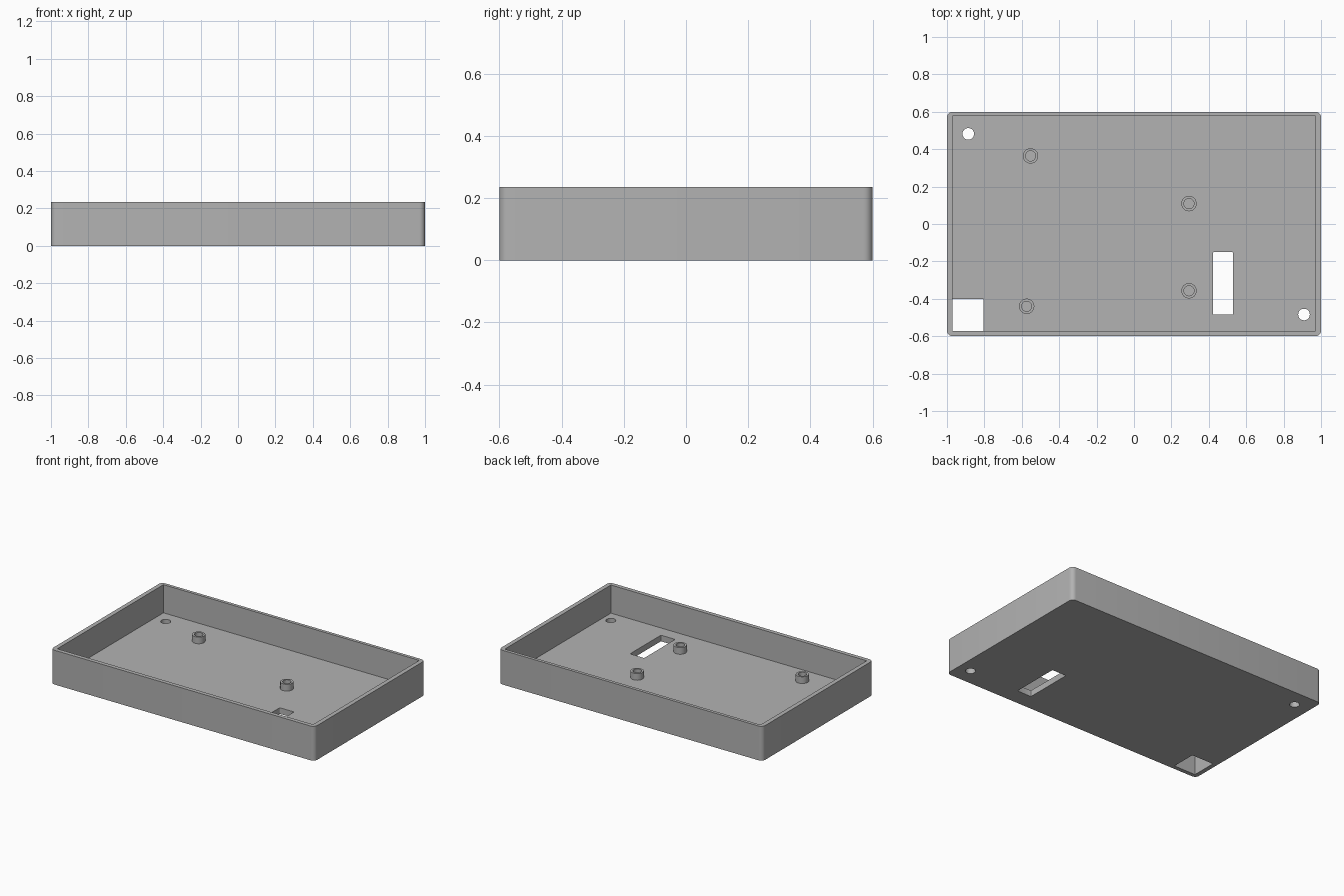
import bpy
import bmesh

cube = bpy.data.objects.get("Cube")
if cube:
    bpy.data.objects.remove(cube, do_unlink=True)

HEIGHT, FLOOR, POST_TOP = 0.235, 0.042, 0.088

grey = bpy.data.materials.new("plain grey")
grey.use_nodes = True
grey.diffuse_color = (0.45, 0.45, 0.45, 1)
grey.node_tree.nodes["Principled BSDF"].inputs["Base Color"].default_value = grey.diffuse_color


def finish(name, bm):
    mesh = bpy.data.meshes.new(name)
    bm.to_mesh(mesh)
    bm.free()
    mesh.materials.append(grey)
    obj = bpy.data.objects.new(name, mesh)
    bpy.context.collection.objects.link(obj)
    return obj


def block(name, low, high, radius=0, segments=6):
    """Box between two corners, with optional rounded upright edges."""
    bm = bmesh.new()
    bmesh.ops.create_cube(bm, size=1)
    for v in bm.verts:
        v.co = [(a + b) / 2 + c * (b - a) for a, b, c in zip(low, high, v.co)]
    if radius:
        upright = [e for e in bm.edges if abs(e.verts[0].co.z - e.verts[1].co.z) > 0.01]
        bmesh.ops.bevel(bm, geom=upright, offset=radius, segments=segments,
                        profile=0.5, affect='EDGES')
    return finish(name, bm)


def cylinder(name, x, y, radius, bottom, top):
    bm = bmesh.new()
    bmesh.ops.create_cone(bm, cap_ends=True, segments=32, radius1=radius,
                          radius2=radius, depth=top - bottom)
    bmesh.ops.translate(bm, verts=bm.verts, vec=(x, y, (top + bottom) / 2))
    return finish(name, bm)


def activate(obj):
    bpy.ops.object.select_all(action='DESELECT')
    obj.select_set(True)
    bpy.context.view_layer.objects.active = obj


def cut(target, cutter):
    mod = target.modifiers.new("cut", 'BOOLEAN')
    mod.operation, mod.solver, mod.object = 'DIFFERENCE', 'EXACT', cutter
    activate(target)
    bpy.ops.object.modifier_apply(modifier=mod.name)
    bpy.data.objects.remove(cutter, do_unlink=True)


def smooth(obj):
    activate(obj)
    bpy.ops.object.shade_smooth_by_angle(angle=0.6)


# Open tray with rounded outer corners and a square-cornered cavity
tray = block("tray", (-1, -0.6, 0), (1, 0.6, HEIGHT), 0.03)
cut(tray, block("cavity", (-0.97, -0.572, FLOOR), (0.97, 0.578, 0.4)))

# Floor openings: corner notch, long slot and two screw holes
cut(tray, block("corner_notch", (-0.97, -0.572, -0.1), (-0.805, -0.4, 0.1)))
cut(tray, block("slot", (0.422, -0.485, -0.1), (0.53, -0.15, 0.1), 0.005, 3))
for x, y in ((-0.886, 0.482), (0.909, -0.484)):
    cut(tray, cylinder("screw_hole", x, y, 0.031, -0.1, 0.1))
smooth(tray)

# Hollow mounting posts
posts = {"back_right": (-0.553, 0.364), "front_right": (-0.574, -0.44),
         "back_left": (0.294, 0.109), "front_left": (0.294, -0.357)}
for place, (x, y) in posts.items():
    post = cylinder(place + "_post", x, y, 0.041, FLOOR - 0.002, POST_TOP)
    cut(post, cylinder("bore", x, y, 0.027, FLOOR + 0.001, 0.2))
    smooth(post)
